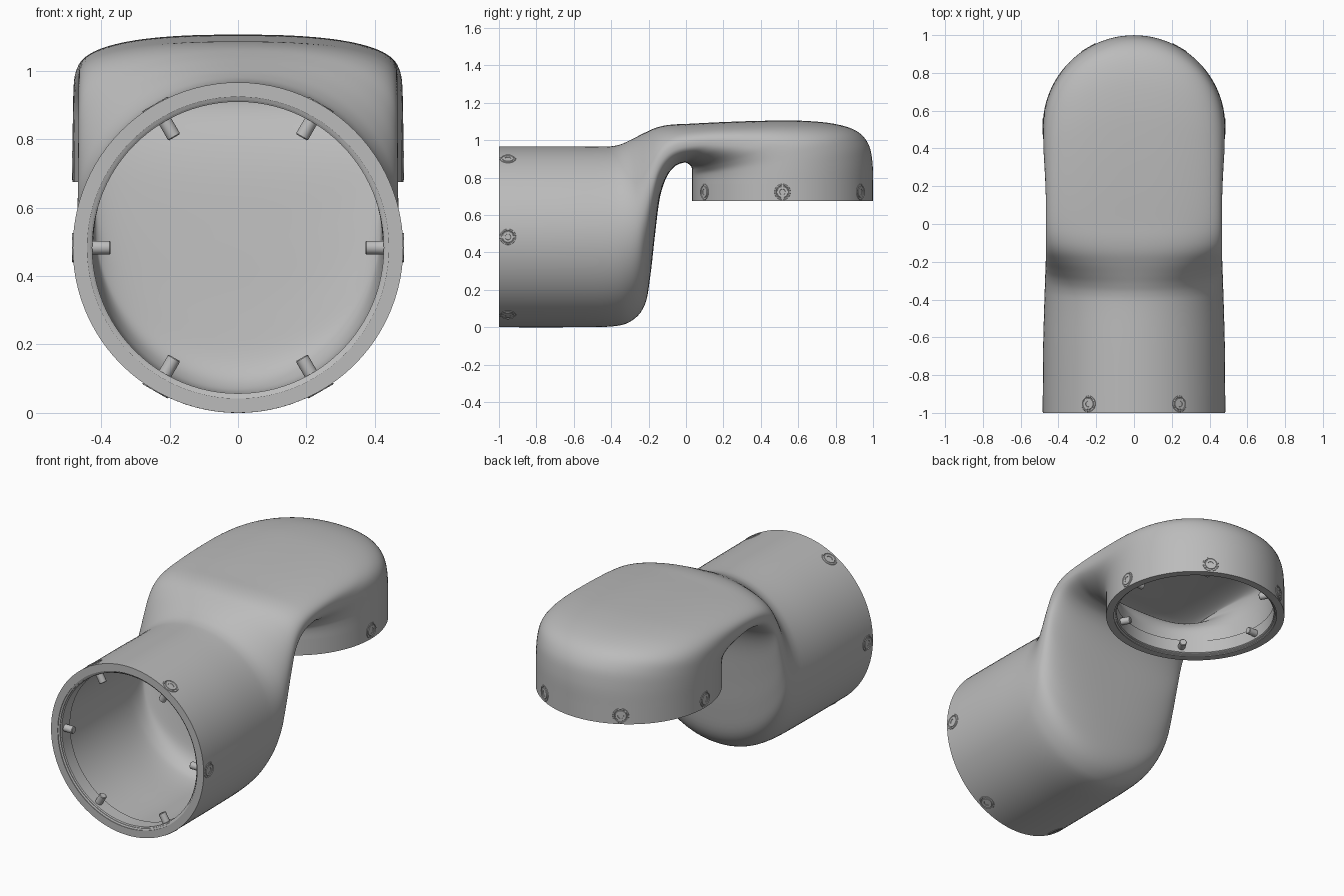
import bpy, bmesh, math
from mathutils import Matrix, Vector

cube = bpy.data.objects.get("Cube")
if cube:
    bpy.data.objects.remove(cube)

GREY = (0.5, 0.5, 0.5, 1)
mat = bpy.data.materials.new("satin grey")
mat.use_nodes = True
mat.diffuse_color = GREY
mat.node_tree.nodes["Principled BSDF"].inputs["Base Color"].default_value = GREY

R = 0.483        # radius of both openings
DEPTH = 0.09     # collar depth
SIDES = 96


def finish(bm, name, matrix=Matrix(), angle=35):
    mesh = bpy.data.meshes.new(name)
    bm.to_mesh(mesh)
    bm.free()
    mesh.materials.append(mat)
    mesh.shade_smooth()
    mesh.set_sharp_from_angle(angle=math.radians(angle))
    obj = bpy.data.objects.new(name, mesh)
    obj.matrix_world = matrix
    bpy.context.collection.objects.link(obj)
    return obj


def skin(bm, rings, close=False):
    """Bridge successive rings of vertices with quads."""
    pairs = list(zip(rings, rings[1:]))
    if close:
        pairs.append((rings[-1], rings[0]))
    for a, b in pairs:
        n = len(a)
        for j in range(n):
            k = (j + 1) % n
            bm.faces.new((a[j], b[j], b[k], a[k]))


def lathe(name, profile, sides, matrix, close=False):
    """Spin a (radius, height) profile about local z."""
    bm = bmesh.new()
    rings = []
    for r, z in profile:
        turn = [math.tau * j / sides for j in range(sides)]
        rings.append([bm.verts.new((r * math.cos(t), r * math.sin(t), z)) for t in turn])
    skin(bm, rings, close)
    bmesh.ops.remove_doubles(bm, verts=bm.verts, dist=1e-5)
    bmesh.ops.recalc_face_normals(bm, faces=bm.faces)
    return finish(bm, name, matrix)


def spline(a, b, c, d, t):
    """Catmull-Rom blend between b and c."""
    return [q + 0.5 * t * (r - p + t * (2*p - 5*q + 4*r - s + t * (3*(q - r) + s - p)))
            for p, q, r, s in zip(a, b, c, d)]


# Hollow elbow shell: sections swing from the front opening to the lower one.
# Each is top y, top z, bottom y, bottom z, half width, squareness
sections = [
    (-0.91, 0.966, -0.91, 0, R, 2),
    (-0.65, 0.966, -0.65, 0, 0.481, 2),
    (-0.44, 0.966, -0.40, 0.004, 0.475, 2),
    (-0.37, 0.972, -0.29, 0.035, 0.472, 2),
    (-0.32, 0.99, -0.22, 0.12, 0.47, 2.05),
    (-0.27, 1.015, -0.19, 0.28, 0.468, 2.15),
    (-0.21, 1.045, -0.165, 0.5, 0.467, 2.3),
    (-0.15, 1.07, -0.14, 0.69, 0.466, 2.4),
    (-0.08, 1.083, -0.105, 0.8, 0.466, 2.5),
    (0.02, 1.088, -0.06, 0.86, 0.466, 2.6),
    (0.2, 1.097, -0.01, 0.88, 0.466, 2.6),
    (0.42, 1.104, 0.015, 0.872, 0.469, 2.6),
    (0.62, 1.104, 0.027, 0.86, 0.474, 2.5),
    (0.79, 1.088, 0.032, 0.847, 0.479, 2.35),
    (0.91, 1.05, 0.033, 0.832, 0.481, 2.2),
    (0.975, 0.98, 0.033, 0.815, 0.482, 2.05),
    (0.997, 0.88, 0.033, 0.795, R, 2),
    (0.999, 0.765, 0.033, 0.765, R, 2),
]
STEPS = 5
padded = [sections[0]] + sections + [sections[-1]]
fine = [spline(*padded[i:i + 4], s / STEPS)
        for i in range(len(sections) - 1) for s in range(STEPS)]
fine.append(sections[-1])

bm = bmesh.new()
rings = []
for ty, tz, by, bz, width, power in fine:
    top, low = Vector((0, ty, tz)), Vector((0, by, bz))
    centre, half = (top + low) / 2, (top - low) / 2
    ring = []
    for j in range(SIDES):
        t = math.tau * j / SIDES
        c, s = math.cos(t), math.sin(t)
        u = math.copysign(abs(c) ** (2 / power), c)
        v = math.copysign(abs(s) ** (2 / power), s)
        ring.append(bm.verts.new(centre + half * v + Vector((width * u, 0, 0))))
    rings.append(ring)
skin(bm, rings)
shell = finish(bm, "elbow_shell", angle=80)
wall = shell.modifiers.new("wall", 'SOLIDIFY')
wall.thickness = 0.05
wall.offset = -1
wall.use_rim = False

# Stepped collar and six screws at each opening
collar = [(R, 0), (R, DEPTH), (0.426, DEPTH), (0.426, 0.016), (0.432, 0.012),
          (0.432, 0.008), (0.441, 0.004), (0.441, 0)]
screw = [(0, 0.476), (0.013, 0.476), (0.016, 0.485), (0.029, 0.485), (0.032, 0.48),
         (0.036, 0.485), (0.042, 0.4845), (0.043, 0.483), (0.043, 0.46),
         (0.02, 0.46), (0.02, 0.375), (0.017, 0.372), (0, 0.372)]
openings = {
    "front": Matrix.Translation((0, -1, R)) @ Matrix.Rotation(-math.pi / 2, 4, 'X'),
    "lower": Matrix.Translation((0, 0.516, 0.675)),
}
for label, base in openings.items():
    lathe(label + "_collar", collar, SIDES, base, close=True)
    for i in range(6):
        place = (base @ Matrix.Translation((0, 0, 0.048))
                 @ Matrix.Rotation(i * math.pi / 3, 4, 'Z')
                 @ Matrix.Rotation(math.pi / 2, 4, 'Y'))
        lathe(f"{label}_screw_{i + 1}", screw, 24, place)
